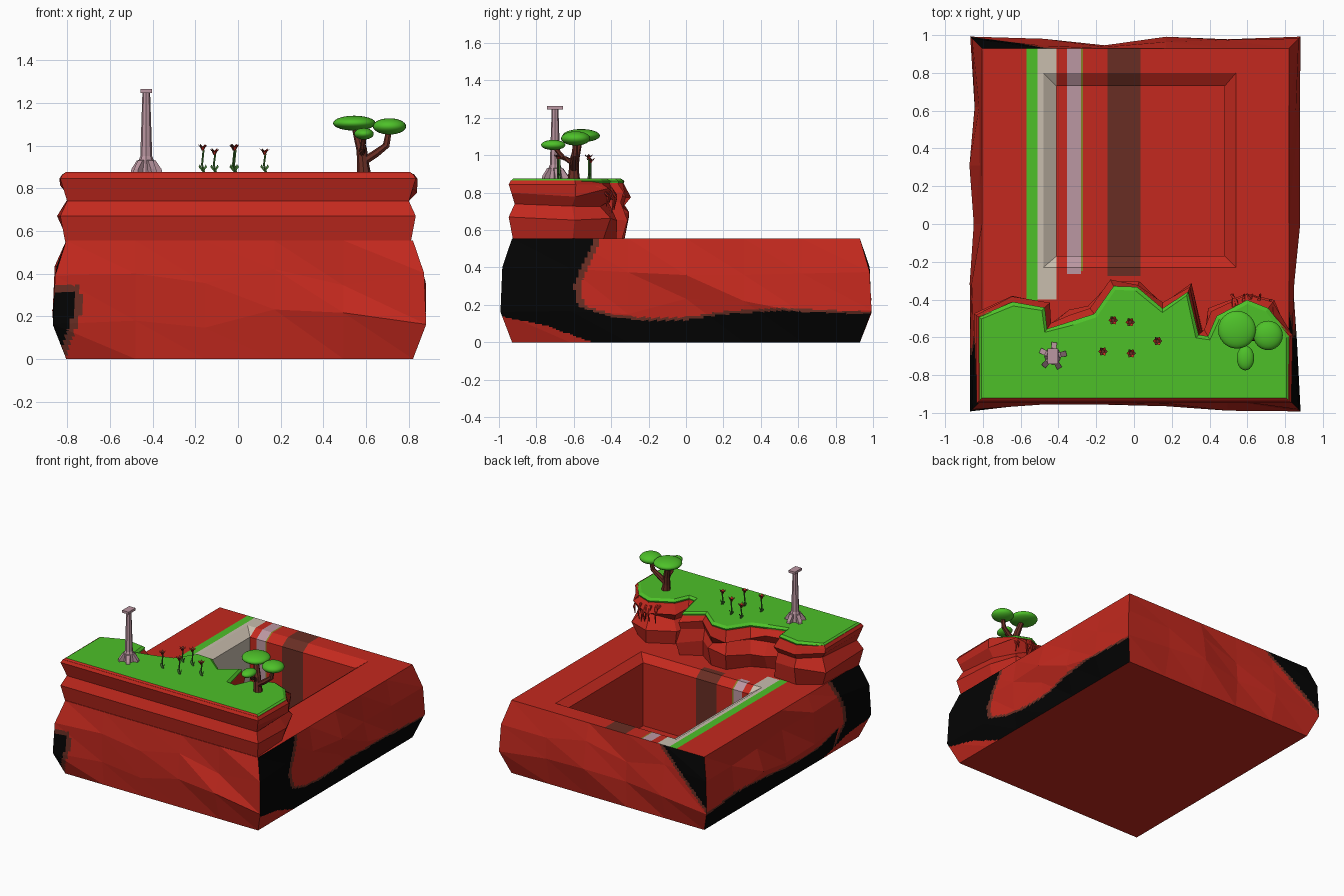
import bpy, bmesh, math, random
from mathutils import Vector as V

if "Cube" in bpy.data.objects:
    bpy.data.objects.remove(bpy.data.objects["Cube"])
random.seed(4)

COLS = {"red_rock": (.55, .022, .013), "grass_green": (.075, .53, .022), "sand_beige": (.58, .51, .42),
        "mauve_stone": (.50, .31, .36), "dark_brown": (.14, .027, .017), "black_rock": (.001, .001, .001),
        "olive": (.25, .22, .02), "stem_green": (.05, .18, .03)}
NAMES = list(COLS)
RED, GREEN, BEIGE, MAUVE, BROWN, BLACK, OLIVE, STEM = range(8)
for n, c in COLS.items():
    bpy.data.materials.new(n).diffuse_color = (*c, 1)


def finish(bm, name, rule):
    """Weld, colour faces by a rule (or one index) and link as an object."""
    bmesh.ops.remove_doubles(bm, verts=bm.verts, dist=1e-5)
    bmesh.ops.recalc_face_normals(bm, faces=bm.faces)
    bm.normal_update()
    for f in bm.faces:
        f.material_index = rule(f) if callable(rule) else rule
    used = sorted({f.material_index for f in bm.faces})
    for f in bm.faces:
        f.material_index = used.index(f.material_index)
    me = bpy.data.meshes.new(name)
    bm.to_mesh(me)
    bm.free()
    for i in used:
        me.materials.append(bpy.data.materials[NAMES[i]])
    ob = bpy.data.objects.new(name, me)
    bpy.context.collection.objects.link(ob)
    return ob


def face(bm, pts):
    return bm.faces.new([bm.verts.new(p) for p in pts])


def loft(bm, rings, n=1):
    """Skin closed rings; with n > 1 each quad becomes two flat facets cut n by n."""
    for a, b in zip(rings, rings[1:]):
        for k in range(len(a)):
            A, B, C, D = a[k], a[(k+1) % len(a)], b[(k+1) % len(a)], b[k]

            def P(i, j):
                u, v = i/n, j/n
                return A + (B-A)*u + (D-A)*v if i + j <= n else C + (D-C)*(1-u) + (B-C)*(1-v)
            for i in range(n):
                for j in range(n):
                    q = [P(i, j), P(i+1, j), P(i+1, j+1), P(i, j+1)]
                    if n > 1 and i + j == n - 1:
                        face(bm, [q[0], q[1], q[3]])
                        face(bm, q[1:])
                    else:
                        face(bm, q)


def tube(bm, pts, radii, sides=6):
    """Tapered tube along points."""
    pts = [V(p) for p in pts]
    rings = []
    for i, p in enumerate(pts):
        d = (pts[min(i+1, len(pts)-1)] - pts[max(i-1, 0)]).normalized()
        u = d.cross(V((0, 1, 0)) if abs(d.y) < .8 else V((1, 0, 0))).normalized()
        w = d.cross(u)
        rings.append([p + radii[i]*(u*math.cos(t) + w*math.sin(t))
                      for t in (2*math.pi*k/sides for k in range(sides))])
    loft(bm, rings)
    face(bm, rings[0])
    face(bm, rings[-1])


def interp(t, table):
    for (a, p), (b, q) in zip(table, table[1:]):
        if t <= b:
            return p + (q - p)*max(0, (t - a)/(b - a))
    return table[-1][1]


# Base walls: faceted bulging rows round a rectangle
X0, X1, Y0, Y1 = -.805, .82, -.93, .93
NX, NY = 5, 6
loop = [((X0 + (X1-X0)*i/NX, Y0), (0, -1)) for i in range(NX)]
loop += [((X1, Y0 + (Y1-Y0)*i/NY), (1, 0)) for i in range(NY)]
loop += [((X1 - (X1-X0)*i/NX, Y1), (0, 1)) for i in range(NX)]
loop += [((X0, Y1 - (Y1-Y0)*i/NY), (-1, 0)) for i in range(NY)]
loop = [(p, (d[0] + loop[i-1][1][0], d[1] + loop[i-1][1][1]) if d != loop[i-1][1] else d)
        for i, (p, d) in enumerate(loop)]
rings = []
for z, off in ((0, 0), (.19, .046), (.39, .036), (.555, 0)):
    ring = []
    for p, d in loop:
        corner = abs(d[0]) + abs(d[1]) > 1
        j = 0 if not off else .016 if corner else random.uniform(-.035, .024)
        dz = 0 if not off else random.uniform(-.05, .05)
        ring.append(V((p[0] + d[0]*(off + j), p[1] + d[1]*(off + j), z + dz)))
    rings.append(ring)

EDGE = [(0, -.5), (.12, -.55), (.2, -.58), (.3, -.6), (.4, -.56), (.48, -.52), (.56, -.49)]
TOP = [(-.6, .2), (-.4, .135), (-.2, .115), (0, .12), (.2, .15), (.5, .17), (.93, .15)]
LOW = [(-1, .14), (-.75, .09), (-.5, 0)]


def band(d):
    return BLACK if d > 0 else BROWN if d > -.035 else RED


def wall_colour(f):
    c, n = f.calc_center_median(), f.normal
    if abs(n.x) > abs(n.y):                      # sides: dark seam rising at the front
        if c.z < interp(c.y, LOW):
            return RED
        hi = interp(c.y, TOP) - c.z if c.y > -.6 else -1
        left = interp(c.z, EDGE) - (0 if n.x > 0 else .1) - c.y
        return BLACK if hi > 0 else band(max(left, hi - .02))
    if n.y > 0:                                  # back: dark patch at one top corner
        return band(-.84 + (c.z - .22)*1.15 - c.x)
    return band(min(-.755 - abs(c.z - .26)*.35 - c.x, .31 - c.z))


bm = bmesh.new()
loft(bm, rings, 20)
face(bm, rings[0])
finish(bm, "base_walls", wall_colour)


# Base top with chamfered sunken basin, cut into painted stripes
def rect(x0, x1, y0, y1, z):
    return [V((x0, y0, z)), V((x1, y0, z)), V((x1, y1, z)), V((x0, y1, z))]


STRIPES = [(-.57, -.51, GREEN, -.41), (-.51, -.41, BEIGE, -.40), (-.355, -.28, MAUVE, -.265),
           (-.28, -.27, OLIVE, -.25), (-.14, .035, BROWN, -.275)]
bm = bmesh.new()
rs = [rect(X0, X1, Y0, Y1, .555), rect(-.48, .54, -.23, .80, .555),
      rect(-.41, .48, -.17, .73, .51), rect(-.41, .48, -.17, .73, .03)]
loft(bm, rs)
face(bm, rs[3])
cuts = [((x, 0, 0), (1, 0, 0)) for s in STRIPES for x in s[:2]] + [((0, s[3], 0), (0, 1, 0)) for s in STRIPES]
for co, no in cuts:
    bmesh.ops.bisect_plane(bm, geom=bm.verts[:] + bm.edges[:] + bm.faces[:], dist=1e-5, plane_co=co, plane_no=no)


def stripe_colour(f):
    c = f.calc_center_median()
    return next((m for a, b, m, y in STRIPES if a < c.x < b + 1e-4 and c.y > y), RED)


top = finish(bm, "base_top_and_basin", stripe_colour)
if max(top.data.polygons, key=lambda p: p.area * abs(p.normal.z)).normal.z < 0:
    top.data.flip_normals()

# Cliff: ragged back outline, stepped strata
BACK = [(.81, -.60), (.70, -.46), (.60, -.42), (.45, -.50), (.40, -.61), (.33, -.60), (.28, -.375), (.15, -.465),
        (.01, -.35), (-.10, -.345), (-.20, -.49), (-.32, -.53), (-.47, -.57), (-.485, -.455), (-.64, -.43), (-.81, -.50)]
out = [V((-.81, -.925, 0)), V((.81, -.925, 0))] + [V((*p, 0)) for p in BACK]


def outward(i):
    t = (out[(i+1) % len(out)] - out[i]).normalized() + (out[i] - out[i-1]).normalized()
    return V((t.y, -t.x, 0)).normalized()


bm = bmesh.new()
rings = []
for z, fo, bo in ((.55, 0, .03), (.67, .025, .06), (.74, -.01, .012), (.80, .01, .04), (.845, .025, .015), (.866, .012, .008)):
    ring = []
    for i, p in enumerate(out):
        j = random.uniform(-.02, .02) if i > 1 and z < .84 else 0
        zj = random.uniform(-.025, .025) if i > 1 and .6 < z < .82 else 0
        ring.append(p + outward(i)*((bo if 2 < i < len(out)-1 else fo*1.3) + j) + V((0, 0, z + zj)))
    rings.append(ring)
loft(bm, rings)
face(bm, rings[-1])
finish(bm, "cliff", RED)

# Grass slab with bevelled edge; front lip stays red
bm = bmesh.new()
rings = [[p + outward(i)*o + V((0, 0, z)) for i, p in enumerate(out)]
         for z, o in ((.848, .012), (.862, .018), (.876, -.004))]
loft(bm, rings)
face(bm, rings[-1])
finish(bm, "grass", lambda f: RED if f.normal.y < -.4 and f.calc_center_median().y < -.9 else GREEN)

# Roots hanging from the cliff below the tree
bm = bmesh.new()
for i in range(9):
    x, s = .53 + .025*i, random.uniform(-.04, .03)
    y = -.46 if x < .66 else -.46 - (x - .66)*.6
    h = random.uniform(.08, .15)
    tube(bm, [(x, y, .83), (x + s*.5, y + .06, .82), (x + s, y + .085, .83 - h*.5), (x + s*.6, y + .075, .83 - h)],
         [.012, .010, .007, .002], 5)
finish(bm, "roots", RED)

# Stone tower: tapered shaft, flared foot with fins, flat cap
tx, ty = -.43, -.70
bm = bmesh.new()
tube(bm, [(tx, ty, z) for z in (.87, .93, .95, 1.25)], [.046, .036, .028, .018], 8)
for k in range(5):
    a = 2*math.pi*k/5 + .2
    d, s = V((math.cos(a), math.sin(a), 0)), V((-math.sin(a), math.cos(a), 0))*.014
    o = V((tx, ty, 0))
    prof = [o + d*r + V((0, 0, z)) for r, z in ((.02, .87), (.075, .87), (.070, .89), (.042, .93), (.02, .935))]
    loft(bm, [[p - s for p in prof], [p + s for p in prof]])
    face(bm, [p - s for p in prof])
    face(bm, [p + s for p in prof])
finish(bm, "tower_shaft", MAUVE)
bm = bmesh.new()
r = [rect(tx - .027, tx + .027, ty - .042, ty + .042, z) for z in (1.246, 1.264)]
loft(bm, r)
face(bm, r[0])
face(bm, r[1])
finish(bm, "tower_cap", MAUVE)

# Flowers: bent stem, two leaves, cup of petals
for n, (x, y, h) in enumerate([(-.11, -.51, .985), (-.02, -.52, 1.005), (-.165, -.675, 1.005), (-.015, -.685, 1.005), (.125, -.62, .985)]):
    bm = bmesh.new()
    tube(bm, [(x + .008, y, .87), (x - .003, y, .91), (x + .004, y, h - .025)], [.006, .005, .005], 5)
    for s in (-1, 1):
        face(bm, [(x, y - .005, .875), (x + s*.02, y, .90), (x + s*.014, y + .004, .912), (x, y + .005, .885)])
    finish(bm, f"flower_stem_{n+1}", STEM)
    bm = bmesh.new()
    tube(bm, [(x, y, h - .028), (x, y, h - .012)], [.005, .013], 6)
    for k in range(6):
        a = math.pi*k/3
        d, s = V((math.cos(a), math.sin(a), 0)), V((-math.sin(a), math.cos(a), 0))*.01
        o = V((x, y, h - .018))
        face(bm, [o, o + d*.015 - s + V((0, 0, .008)), o + d*.025 + V((0, 0, .02)), o + d*.015 + s + V((0, 0, .008))])
    finish(bm, f"flower_head_{n+1}", lambda f: RED if len(f.verts) == 4 and f.index % 2 else BROWN)

# Tree: trunk, three branches, flattened crowns
bm = bmesh.new()
tube(bm, [(.59, -.60, .865), (.585, -.60, .92), (.58, -.595, .98), (.55, -.57, 1.09)], [.034, .027, .025, .018], 8)
tube(bm, [(.59, -.60, .925), (.65, -.60, .965), (.695, -.595, 1.0), (.71, -.59, 1.08)], [.02, .019, .017, .014], 7)
tube(bm, [(.58, -.60, .955), (.585, -.66, .99), (.59, -.70, 1.04)], [.018, .014, .011], 7)
finish(bm, "tree_trunk", BROWN)
for n, (c, s) in enumerate([((.545, -.56, 1.105), (.1, .1, .035)), ((.71, -.59, 1.09), (.078, .078, .038)),
                            ((.59, -.71, 1.055), (.046, .065, .027))]):
    bm = bmesh.new()
    bmesh.ops.create_uvsphere(bm, u_segments=24, v_segments=14, radius=1)
    for v in bm.verts:
        v.co = V(c) + V((v.co.x*s[0], v.co.y*s[1], v.co.z*s[2]))
    finish(bm, f"tree_crown_{n+1}", GREEN).data.shade_smooth()

for m in bpy.data.materials:
    if m.users and not m.is_grease_pencil:
        m.use_nodes = True
        m.node_tree.nodes["Principled BSDF"].inputs["Base Color"].default_value = m.diffuse_color
